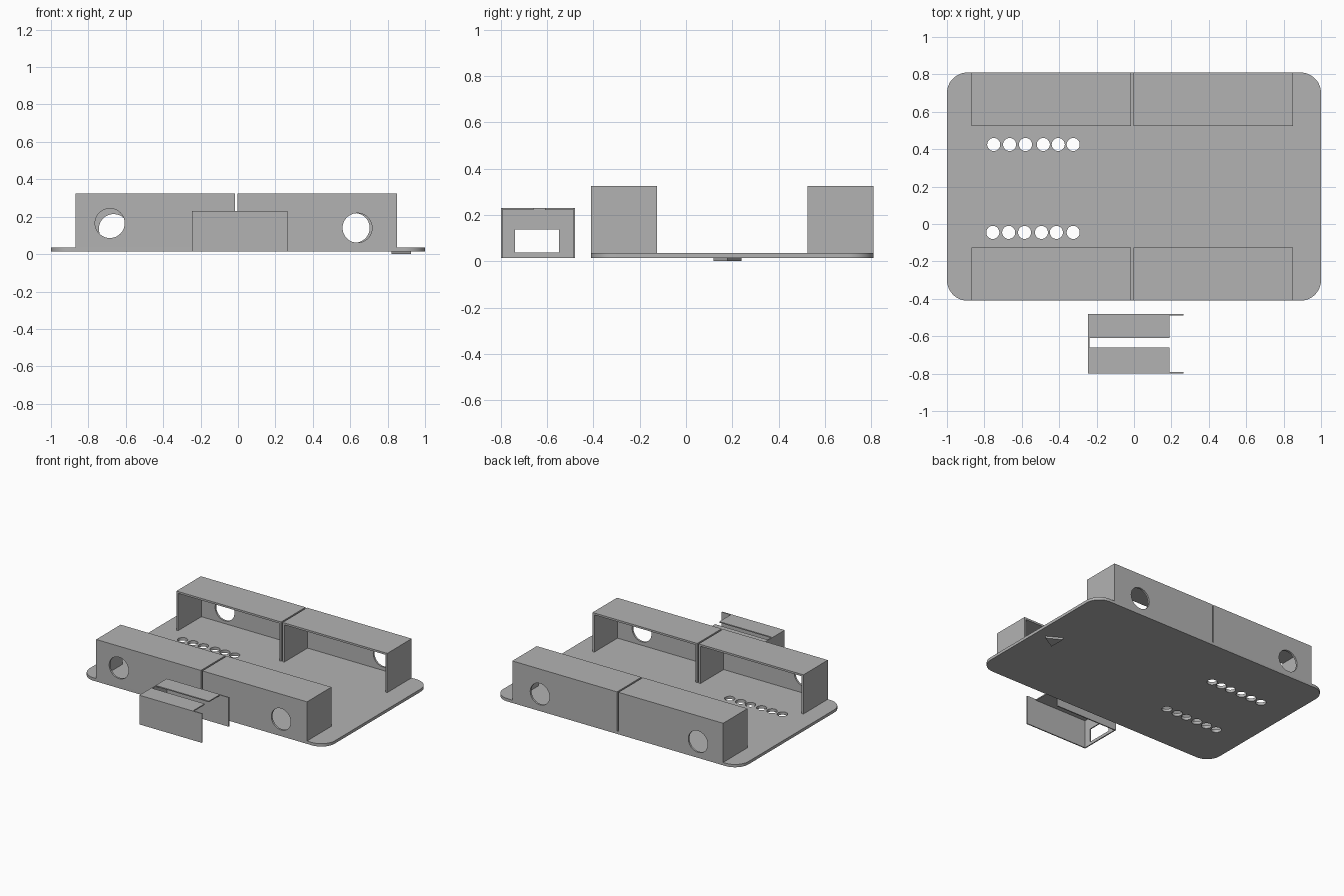
import bpy
import bmesh
from math import pi, radians
from mathutils import Matrix, Vector

old = bpy.data.objects.get("Cube")
if old:
    bpy.data.objects.remove(old, do_unlink=True)

grey = bpy.data.materials.new("plain_grey")
grey.use_nodes = True
COLOUR = (0.45, 0.45, 0.45, 1)
grey.diffuse_color = COLOUR
grey.node_tree.nodes["Principled BSDF"].inputs["Base Color"].default_value = COLOUR


def make(name, bm):
    mesh = bpy.data.meshes.new(name)
    bm.to_mesh(mesh)
    bm.free()
    ob = bpy.data.objects.new(name, mesh)
    bpy.context.collection.objects.link(ob)
    mesh.materials.append(grey)
    return ob


def box(name, lo, hi):
    lo, hi = Vector(lo), Vector(hi)
    bm = bmesh.new()
    place = Matrix.Translation((lo + hi) / 2) @ Matrix.Diagonal((*(hi - lo), 1))
    bmesh.ops.create_cube(bm, size=1, matrix=place)
    return make(name, bm)


def cylinder(name, centre, radius, depth, sides=48, along_y=False):
    bm = bmesh.new()
    place = Matrix.Translation(centre)
    if along_y:
        place = place @ Matrix.Rotation(pi / 2, 4, 'X')
    bmesh.ops.create_cone(bm, cap_ends=True, segments=sides, radius1=radius,
                          radius2=radius, depth=depth, matrix=place)
    return make(name, bm)


def activate(ob):
    bpy.ops.object.select_all(action='DESELECT')
    ob.select_set(True)
    bpy.context.view_layer.objects.active = ob


def cut(ob, *cutters):
    activate(ob)
    for cutter in cutters:
        mod = ob.modifiers.new("cut", 'BOOLEAN')
        mod.operation = 'DIFFERENCE'
        mod.solver = 'EXACT'
        mod.object = cutter
        bpy.ops.object.modifier_apply(modifier=mod.name)
        bpy.data.objects.remove(cutter, do_unlink=True)


def smooth(ob):
    activate(ob)
    bpy.ops.object.shade_smooth_by_angle(angle=radians(30))


BASE, FLOOR, ROOF = 0.015, 0.036, 0.325
FRONT, BACK = -0.41, 0.81
WALL = 0.014

# Base plate with rounded corners and two rows of round holes
bm = bmesh.new()
bmesh.ops.create_cube(bm, size=1, matrix=Matrix.Translation((0, (FRONT + BACK) / 2, (BASE + FLOOR) / 2))
                      @ Matrix.Diagonal((2, BACK - FRONT, FLOOR - BASE, 1)))
corners = [e for e in bm.edges if abs(e.verts[0].co.z - e.verts[1].co.z) > 0.01]
bmesh.ops.bevel(bm, geom=corners, offset=0.11, segments=12, profile=0.5, affect='EDGES')
plate = make("base_plate", bm)
rows = {0.425: (-0.75, -0.665, -0.58, -0.485, -0.405, -0.325),
        -0.045: (-0.755, -0.67, -0.585, -0.495, -0.415, -0.325)}
cut(plate, *[cylinder("hole_cutter", (x, y, BASE), 0.035, 0.2, 32)
             for y, xs in rows.items() for x in xs])
smooth(plate)

# Triangular direction mark under the plate
mark = cylinder("underside_triangle", (0, 0, 0), 0.07, BASE, 3)
tip = max(mark.data.vertices, key=lambda v: v.co.y).co
mark.data.transform(Matrix.Translation((0.855, 0.18, BASE / 2))
                    @ Matrix.Rotation(-pi / 2 if tip.y > 0.06 else 0, 4, 'Z'))


# Open-sided housings, each with a round port in its outer wall
def housing(name, x0, x1, back, port):
    outer = BACK if back else FRONT
    inward = -1 if back else 1
    y_in = outer + inward * 0.285
    ya, yb = sorted((outer, y_in))
    shell = box(name, (x0, ya, FLOOR - 0.005), (x1, yb, ROOF))
    ca, cb = sorted((outer + inward * WALL, y_in + inward * 0.1))
    cut(shell,
        box("cavity_cutter", (x0 + WALL, ca, -0.1), (x1 - WALL, cb, ROOF - WALL)),
        cylinder("port_cutter", (port[0], outer, port[1]), 0.079, 0.1, along_y=True))
    smooth(shell)


housing("front_right_housing", -0.87, -0.016, False, (-0.685, 0.165))
housing("front_left_housing", -0.004, 0.85, False, (0.638, 0.14))
housing("back_right_housing", -0.87, -0.016, True, (-0.665, 0.135))
housing("back_left_housing", -0.004, 0.85, True, (0.625, 0.14))

# Separate clip: windowed end wall, two side walls and a split top
THIN, TOP = 0.008, 0.23
CX0, CX1, LIP = -0.245, 0.265, 0.19
CY0, CY1 = -0.80, -0.48
end = box("clip_end_wall", (CX0, CY0, BASE), (CX0 + THIN, CY1, TOP))
cut(end, box("window_cutter", (CX0 - 0.1, -0.74, 0.037), (CX0 + 0.1, -0.55, 0.137)))
box("clip_front_wall", (CX0 + THIN, CY0, BASE), (CX1, CY0 + THIN, TOP))
box("clip_back_wall", (CX0 + THIN, CY1 - THIN, BASE), (CX1, CY1, TOP))
box("clip_front_top", (CX0 + THIN, CY0 + THIN, TOP - THIN), (LIP, -0.66, TOP))
box("clip_back_top", (CX0 + THIN, -0.61, TOP - THIN), (LIP, CY1 - THIN, TOP))
